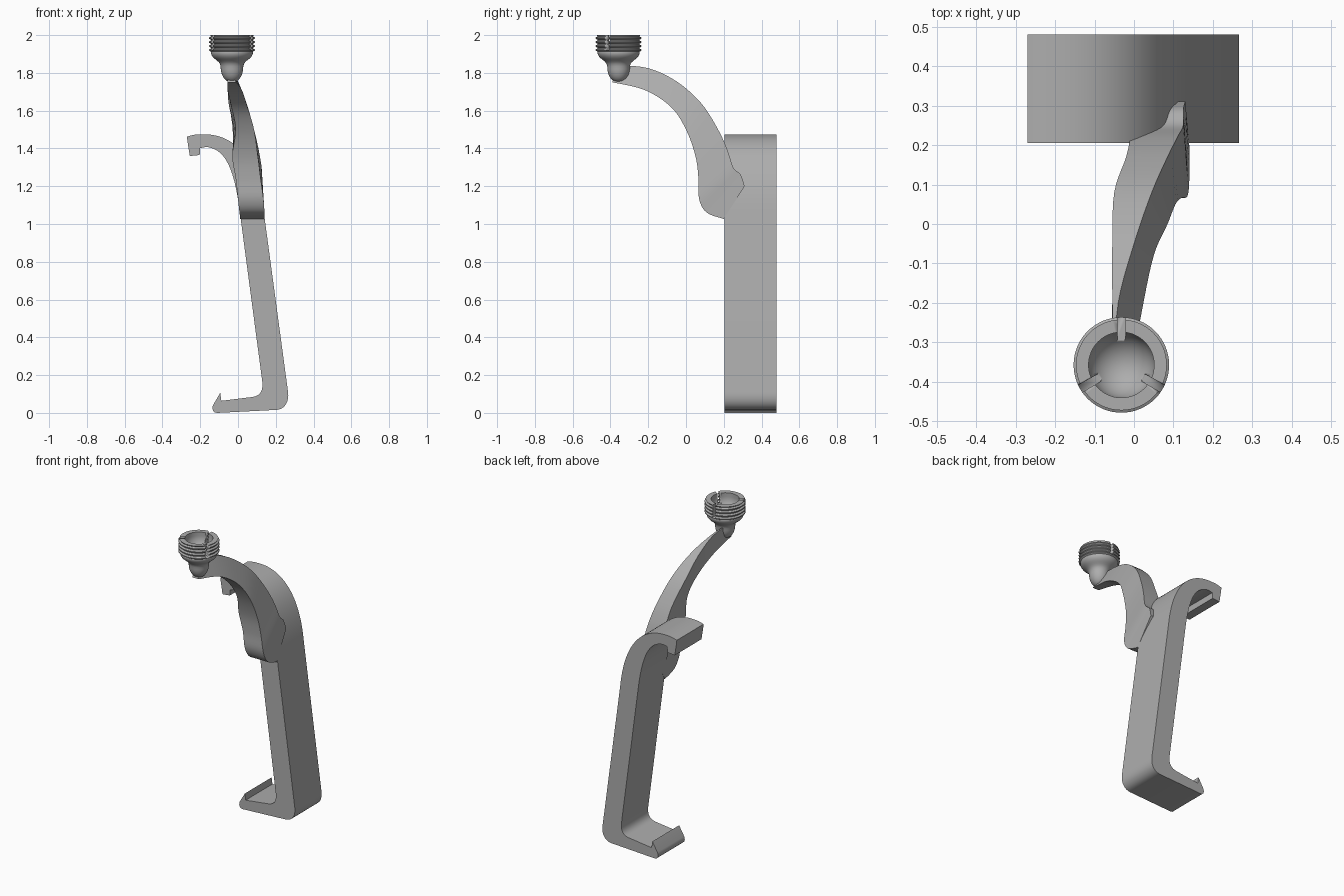
import bpy, bmesh, math
from mathutils import Vector, Matrix
from mathutils.geometry import interpolate_bezier

cube = bpy.data.objects.get("Cube")
if cube:
    bpy.data.objects.remove(cube, do_unlink=True)

grey = bpy.data.materials.new("plain grey")
grey.use_nodes = True
grey.diffuse_color = (0.42, 0.42, 0.42, 1)
grey.node_tree.nodes["Principled BSDF"].inputs["Base Color"].default_value = grey.diffuse_color


def finish(name, bm, angle=30):
    """Turn a bmesh into a shaded object."""
    bmesh.ops.recalc_face_normals(bm, faces=bm.faces)
    mesh = bpy.data.meshes.new(name)
    bm.to_mesh(mesh)
    bm.free()
    mesh.materials.append(grey)
    obj = bpy.data.objects.new(name, mesh)
    bpy.context.collection.objects.link(obj)
    bpy.ops.object.select_all(action="DESELECT")
    obj.select_set(True)
    bpy.context.view_layer.objects.active = obj
    bpy.ops.object.shade_smooth_by_angle(angle=math.radians(angle))
    return obj


def curve(a, b, c, d, steps=16):
    """Points on a bend from a to d with handles b and c."""
    points = [Vector((p[0], p[1], 0)) for p in (a, b, c, d)]
    return [(p.x, p.y) for p in interpolate_bezier(*points, steps)]


# Clamp bracket: one side outline pushed straight back
outline = []
outline += curve((0.205, 0.016), (0.245, 0.02), (0.272, 0.055), (0.265, 0.11), 10)
outline += curve((0.137, 1.06), (0.11, 1.32), (0.0, 1.475), (-0.18, 1.475), 24)
outline += curve((-0.22, 1.474), (-0.24, 1.472), (-0.255, 1.467), (-0.27, 1.462), 4)
outline += [(-0.268, 1.44), (-0.255, 1.36), (-0.203, 1.365), (-0.2, 1.402)]
outline += curve((-0.17, 1.408), (-0.07, 1.4), (-0.02, 1.3), (0.01, 1.06), 24)
outline += curve((0.128, 0.17), (0.135, 0.12), (0.12, 0.09), (0.075, 0.084), 10)
outline += [(-0.088, 0.064), (-0.094, 0.106), (-0.13, 0.045)]
outline += curve((-0.134, 0.035), (-0.138, 0.015), (-0.13, 0.0), (-0.11, 0.0), 5)

bm = bmesh.new()
front = bm.faces.new([bm.verts.new((x, 0.205, z)) for x, z in outline])
pushed = bmesh.ops.extrude_face_region(bm, geom=[front], use_keep_orig=True)
moved = [g for g in pushed["geom"] if isinstance(g, bmesh.types.BMVert)]
bmesh.ops.translate(bm, verts=moved, vec=(0, 0.275, 0))
finish("clamp_bracket", bm)

# Curved arm: upper edge then lower edge, each as y, z, left x, right x
stations = [
    (-0.36, 1.84, -0.055, -0.05, -0.39, 1.75, -0.055, -0.01),
    (-0.20, 1.825, -0.055, -0.04, -0.22, 1.71, -0.055, 0.02),
    (-0.05, 1.755, -0.055, 0.0, -0.08, 1.62, -0.035, 0.05),
    (0.08, 1.64, -0.05, 0.045, 0.0, 1.50, -0.012, 0.085),
    (0.17, 1.5, -0.02, 0.085, 0.05, 1.36, -0.03, 0.105),
    (0.22, 1.39, -0.01, 0.11, 0.066, 1.24, -0.012, 0.12),
    (0.25, 1.3, -0.01, 0.125, 0.07, 1.13, 0.0, 0.135),
    (0.29, 1.26, -0.01, 0.125, 0.11, 1.06, 0.008, 0.14),
    (0.31, 1.2, -0.005, 0.13, 0.2, 1.027, 0.012, 0.14),
]


def smooth_rows(rows, steps=5):
    """Pass a smooth spline through rows of numbers."""
    padded = [rows[0]] + rows + [rows[-1]]
    result = []
    for p, q, r, s in zip(padded, padded[1:], padded[2:], padded[3:]):
        for i in range(steps):
            t = i / steps
            result.append([b + t * ((c - a) + t * ((2*a - 5*b + 4*c - d) + t * (3*b - a - 3*c + d))) / 2
                           for a, b, c, d in zip(p, q, r, s)])
    return result + [rows[-1]]


bm = bmesh.new()
rings = []
for ty, tz, tl, tr, by, bz, bl, br in smooth_rows(stations):
    corners = ((tl, ty, tz), (tr, ty, tz), (br, by, bz), (bl, by, bz))
    rings.append([bm.verts.new(c) for c in corners])
for one, two in zip(rings, rings[1:]):
    for i in range(4):
        j = (i + 1) % 4
        bm.faces.new((one[i], one[j], two[j], two[i]))
bm.faces.new(rings[0])
bm.faces.new(rings[-1])
finish("curved_arm", bm)

# Socket cup: turned profile with a rounded stem, threads and a bowl
centre = Vector((-0.032, -0.357, 0))
profile = curve((0, 1.75), (0.04, 1.75), (0.06, 1.79), (0.06, 1.835), 10)
profile += curve((0.064, 1.848), (0.075, 1.87), (0.108, 1.875), (0.112, 1.908), 8)
threads = 4
for i in range(threads):
    z = 1.912 + i * 0.021
    profile += [(0.111, z), (0.121, z + 0.006), (0.121, z + 0.012), (0.111, z + 0.018)]
profile += [(0.115, 2.0), (0.083, 2.0)]
for i in range(13):
    a = math.pi / 2 * i / 12
    profile.append((0.084 * math.cos(a) if i < 12 else 0, 1.975 - 0.084 * math.sin(a)))

bm = bmesh.new()
verts = [bm.verts.new((r, 0, z)) for r, z in profile]
edges = [bm.edges.new(pair) for pair in zip(verts, verts[1:])]
bmesh.ops.spin(bm, geom=verts + edges, cent=(0, 0, 0), axis=(0, 0, 1),
               angle=math.tau, steps=64, use_merge=True)
bmesh.ops.remove_doubles(bm, verts=bm.verts, dist=0.0001)
bmesh.ops.translate(bm, verts=bm.verts, vec=centre)
cup = finish("socket_cup", bm)

# Three slots cut through the cup rim
bm = bmesh.new()
for degrees in (90, 210, 330):
    place = (Matrix.Translation(centre) @ Matrix.Rotation(math.radians(degrees), 4, "Z")
             @ Matrix.Translation((0.105, 0, 1.98)) @ Matrix.Diagonal((0.08, 0.02, 0.12, 1)))
    bmesh.ops.create_cube(bm, size=1, matrix=place)
cutter = finish("slot_cutter", bm)
cutter.hide_render = True
cut = cup.modifiers.new("slots", "BOOLEAN")
cut.operation = "DIFFERENCE"
cut.solver = "EXACT"
cut.object = cutter
bpy.context.view_layer.objects.active = cup
bpy.ops.object.modifier_apply(modifier=cut.name)
bpy.data.objects.remove(cutter, do_unlink=True)
